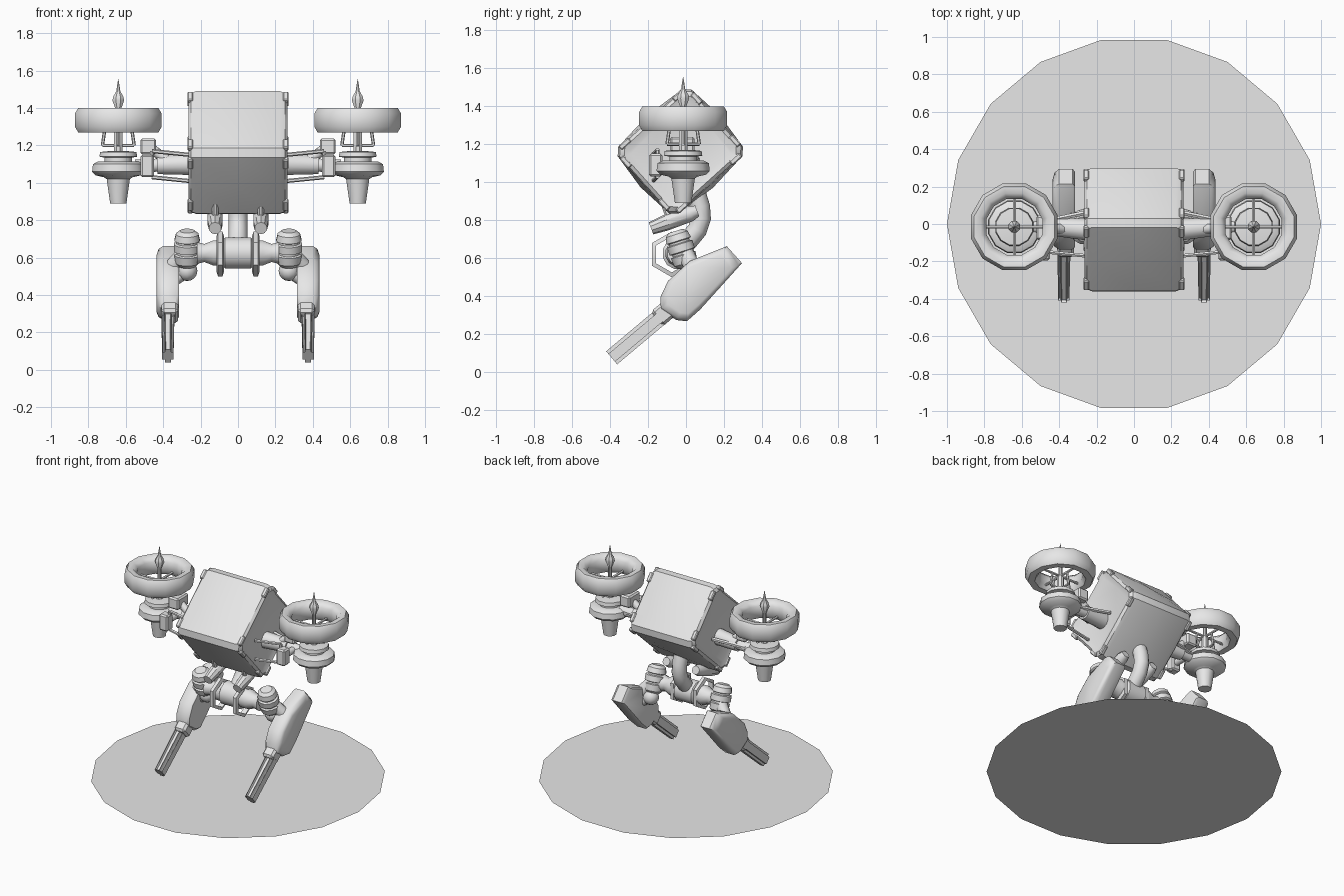
import bpy, bmesh
from math import sin, cos, pi, radians
from mathutils import Vector, Matrix

cube = bpy.data.objects.get("Cube")
if cube:
    bpy.data.objects.remove(cube, do_unlink=True)

grey = bpy.data.materials.new("plain_grey")
grey.use_nodes = True
grey.diffuse_color = (0.8, 0.8, 0.8, 1)
grey.node_tree.nodes["Principled BSDF"].inputs["Base Color"].default_value = (0.8, 0.8, 0.8, 1)


def emit(name, bm, pair=False, angle=35):
    """Turn a bmesh into an object, or a mirrored left and right pair."""
    if len(bm.faces) > 1:
        bmesh.ops.recalc_face_normals(bm, faces=bm.faces)
    for prefix in (("left_", "right_") if pair else ("",)):
        if prefix == "right_":
            bmesh.ops.scale(bm, vec=(-1, 1, 1), verts=bm.verts)
            bmesh.ops.reverse_faces(bm, faces=bm.faces)
        mesh = bpy.data.meshes.new(prefix + name)
        bm.to_mesh(mesh)
        mesh.materials.append(grey)
        mesh.shade_smooth()
        mesh.set_sharp_from_angle(angle=radians(angle))
        obj = bpy.data.objects.new(prefix + name, mesh)
        bpy.context.scene.collection.objects.link(obj)
    bm.free()


def loft(rings, closed=False):
    """Skin a list of point rings; ends are capped unless closed."""
    bm = bmesh.new()
    rows = [[bm.verts.new(p) for p in ring] for ring in rings]
    pairs = list(zip(rows, rows[1:])) + ([(rows[-1], rows[0])] if closed else [])
    for a, b in pairs:
        for i in range(len(a)):
            j = (i + 1) % len(a)
            bm.faces.new((a[i], a[j], b[j], b[i]))
    if not closed:
        bm.faces.new(rows[0])
        bm.faces.new(rows[-1])
    return bm


def lathe(name, profile, at, axis=(0, 0, 1), sides=12, closed=False, pair=True, angle=35):
    """Revolve (radius, height) points about an axis."""
    turn = Vector(axis).to_track_quat('Z', 'Y')
    at = Vector(at)
    steps = [2 * pi * (i + 0.5) / sides for i in range(sides)]
    rings = [[at + turn @ Vector((r * cos(t), r * sin(t), h)) for t in steps] for r, h in profile]
    emit(name, loft(rings, closed), pair, angle)


def rod(name, a, b, r, r2=None, sides=8, pair=True):
    a, b = Vector(a), Vector(b)
    lathe(name, [(r, 0), (r2 or r, (b - a).length)], a, b - a, sides, pair=pair, angle=50)


def block(name, at, size, tilt=0, bevel=0.01, pair=True):
    bm = bmesh.new()
    bmesh.ops.create_cube(bm, size=1)
    bmesh.ops.scale(bm, vec=size, verts=bm.verts)
    if bevel:
        bmesh.ops.bevel(bm, geom=bm.edges[:], offset=bevel, segments=1, affect='EDGES')
    bmesh.ops.transform(bm, matrix=Matrix.Translation(at) @ Matrix.Rotation(radians(tilt), 4, 'X'),
                        verts=bm.verts)
    emit(name, bm, pair)


# Ground disc: one flat 18-sided face
bm = bmesh.new()
bm.faces.new([bm.verts.new((cos(pi * i / 9), sin(pi * i / 9), 0)) for i in range(18)])
emit("ground_disc", bm)

# Body: tilted chamfered cabin with faintly peaked faces
TILT = 42
mid = Vector((0, -0.03, 1.162))
spin = Matrix.Rotation(radians(TILT), 3, 'X')


def body_ring(x, s, bulge):
    u, v, c = 0.262 * s, 0.237 * s, 0.035
    pts = [(u, c - v), (u + bulge, 0), (u, v - c), (u - c, v), (0, v + bulge), (c - u, v)]
    pts += [(-a, -b) for a, b in pts]
    return [mid + spin @ Vector((x, a, b)) for a, b in pts]


half = [(0.265, 0.9, 0), (0.25, 0.97, 0), (0.225, 1, 0)]
stations = [(-x, s, b) for x, s, b in half] + [(0, 1, 0.02)] + half[::-1]
bm = loft([body_ring(*st) for st in stations])
caps = [f for f in bm.faces if len(f.verts) == 12]
bmesh.ops.recalc_face_normals(bm, faces=bm.faces)
bmesh.ops.inset_individual(bm, faces=caps, thickness=0.035, depth=-0.012)
emit("body", bm, angle=30)

# Small clamps along both side edges of the body
for u in (-0.19, 0.19):
    for v in (-0.225, 0.225):
        block("edge_clamp", mid + spin @ Vector((0.255, u, v)), (0.03, 0.07, 0.03), TILT, 0.006)
for v in (-0.15, 0.15):
    for u in (-0.25, 0.25):
        block("end_clamp", mid + spin @ Vector((0.255, u, v)), (0.03, 0.03, 0.07), TILT, 0.006)

# Rotor pods
PX, PY = 0.64, -0.015
pod = (PX, PY, 0)
lathe("rotor_ring", [(0.175, 1.27), (0.222, 1.27), (0.24, 1.3), (0.24, 1.37), (0.222, 1.4),
                     (0.185, 1.4), (0.155, 1.37), (0.155, 1.3)], pod, closed=True, angle=50)
lathe("pod_spike", [(0.014, 1.2), (0.014, 1.39), (0.034, 1.44), (0.03, 1.46), (0.012, 1.49),
                    (0.001, 1.555)], pod, sides=8)
lathe("pod_stalk", [(0.025, 1.15), (0.025, 1.28), (0.016, 1.3)], pod, sides=8)
lathe("pod_engine", [(0.045, 0.89), (0.064, 1.02), (0.08, 1.03), (0.125, 1.04), (0.145, 1.06),
                     (0.14, 1.1), (0.11, 1.115), (0.075, 1.115), (0.075, 1.135), (0.105, 1.14),
                     (0.1, 1.165), (0.05, 1.17)], pod)
for k in range(4):
    dx, dy = cos(k * pi / 2), sin(k * pi / 2)
    foot = (PX + 0.085 * dx, PY + 0.085 * dy, 1.2)
    rod("ring_strut", foot, (PX + 0.07 * dx, PY + 0.07 * dy, 1.3), 0.009, sides=6)
    rod("lower_spoke", (PX, PY, 1.2), foot, 0.009, sides=6)
    rod("ring_spoke", (PX, PY, 1.3), (PX + 0.17 * dx, PY + 0.17 * dy, 1.3), 0.009, sides=6)

# Arms between body and pods
rod("arm", (0.25, -0.03, 1.1), (0.43, PY, 1.095), 0.06, 0.05, 12)
rod("arm_tip", (0.42, PY, 1.095), (0.55, PY, 1.09), 0.036, sides=12)
block("arm_upper_box", (0.48, -0.02, 1.195), (0.085, 0.13, 0.085))
rod("arm_brace", (0.46, -0.02, 1.18), (0.35, -0.03, 1.1), 0.028)
block("arm_front_box", (0.485, -0.16, 1.09), (0.07, 0.07, 0.12))
rod("box_link", (0.485, -0.15, 1.09), (0.485, -0.02, 1.09), 0.025)
loop = [(0.26, -0.17, 1.15), (0.46, -0.15, 1.17), (0.46, -0.15, 1.03), (0.26, -0.17, 1.01)]
for a, b in zip(loop, loop[1:]):
    rod("guard_bar", a, b, 0.011, sides=6)
rod("rear_bar", (0.26, 0.06, 1.12), (0.5, 0.01, 1.1), 0.014, sides=6)

# Curved neck pipe under the body
path = [Vector((0, y, z)) for y, z in
        [(0.05, 0.95), (0.075, 0.87), (0.08, 0.81), (0.06, 0.75), (0.01, 0.69), (-0.04, 0.64)]]
rings = []
for i, p in enumerate(path):
    d = (path[min(i + 1, 5)] - path[max(i - 1, 0)]).normalized()
    side = Vector((1, 0, 0))
    rings.append([p + 0.052 * (side * cos(t) + side.cross(d) * sin(t))
                  for t in (k * pi / 6 for k in range(12))])
emit("neck_pipe", loft(rings))

# Twin guns under the nose
gun_dir = (0, -0.24, -0.09)
lathe("gun_barrel", [(0.03, -0.01), (0.042, 0.03), (0.042, 0.17), (0.034, 0.25)],
      (0.122, 0.05, 0.845), gun_dir, 10)
block("gun_mount", (0.122, -0.11, 0.88), (0.035, 0.04, 0.15), 20)

# Hip axle with guard rings
AX = (0, -0.04, 0.625)
wide = [(0.06, 0.22), (0.05, 0.18), (0.07, 0.13), (0.07, 0.08), (0.085, 0.07)]
lathe("hip_axle", wide + [(r, -h) for r, h in wide[::-1]], AX, (1, 0, 0), pair=False)
lathe("hip_guard_ring", [(0.12, -0.012), (0.12, 0.012), (0.095, 0.02), (0.095, -0.02)],
      (0.095, -0.075, 0.62), (1, 0, 0), 6, closed=True)

# Hip joints: stacked barrel, ball and link into the leg
lean = (0, -0.3, 0.95)
lathe("hip_barrel", [(0.045, -0.1), (0.065, -0.08), (0.07, -0.035), (0.058, -0.03), (0.058, -0.02),
                     (0.072, -0.015), (0.072, 0.025), (0.058, 0.03), (0.058, 0.04), (0.07, 0.045),
                     (0.062, 0.08), (0.04, 0.098)], (0.272, -0.025, 0.65), lean)
bm = bmesh.new()
bmesh.ops.create_uvsphere(bm, u_segments=12, v_segments=8, radius=0.055,
                          matrix=Matrix.Translation((0.272, 0.025, 0.53)))
emit("hip_ball", bm, True, 60)
rod("hip_link", (0.272, 0.025, 0.53), (0.36, 0.04, 0.47), 0.035, sides=10)
rod("leg_link", (0.27, -0.01, 0.64), (0.36, 0.04, 0.54), 0.045, sides=10)

# Upper leg: slanted slab with rounded outer side
outline = [(0.215, 0.663), (0.295, 0.574), (0.075, 0.33), (0.005, 0.268), (-0.05, 0.274),
           (-0.135, 0.33), (-0.135, 0.395), (-0.095, 0.48), (0.02, 0.585)]
cy, cz = 0.04, 0.45
levels = [(0.315, 0.93), (0.328, 1), (0.4, 1), (0.425, 0.92), (0.435, 0.78)]
emit("upper_leg", loft([[(x, cy + (y - cy) * s, cz + (z - cz) * s) for y, z in outline]
                        for x, s in levels]), True, 40)

# Lower leg: bevelled beam with a sunken channel on its upper face
SLOPE = 40
bm = bmesh.new()
bmesh.ops.create_cube(bm, size=1)
bmesh.ops.scale(bm, vec=(0.075, 0.5, 0.09), verts=bm.verts)
bmesh.ops.bevel(bm, geom=[e for e in bm.edges if abs(e.verts[0].co.y - e.verts[1].co.y) > 0.1],
                offset=0.018, segments=2, affect='EDGES')
for v in bm.verts:
    if v.co.y < 0:
        v.co.x *= 0.8
bm.normal_update()
top = [f for f in bm.faces if f.normal.z > 0.99]
bmesh.ops.inset_region(bm, faces=top, thickness=0.007)
bmesh.ops.translate(bm, vec=(0, 0, -0.015), verts=list({v for f in top for v in f.verts}))
bmesh.ops.transform(bm, matrix=Matrix.Translation((0.375, -0.2, 0.236))
                    @ Matrix.Rotation(radians(SLOPE), 4, 'X'), verts=bm.verts)
emit("lower_leg", bm, True)
block("knee_sleeve", (0.365, -0.1, 0.325), (0.09, 0.14, 0.1), SLOPE, 0.015)
